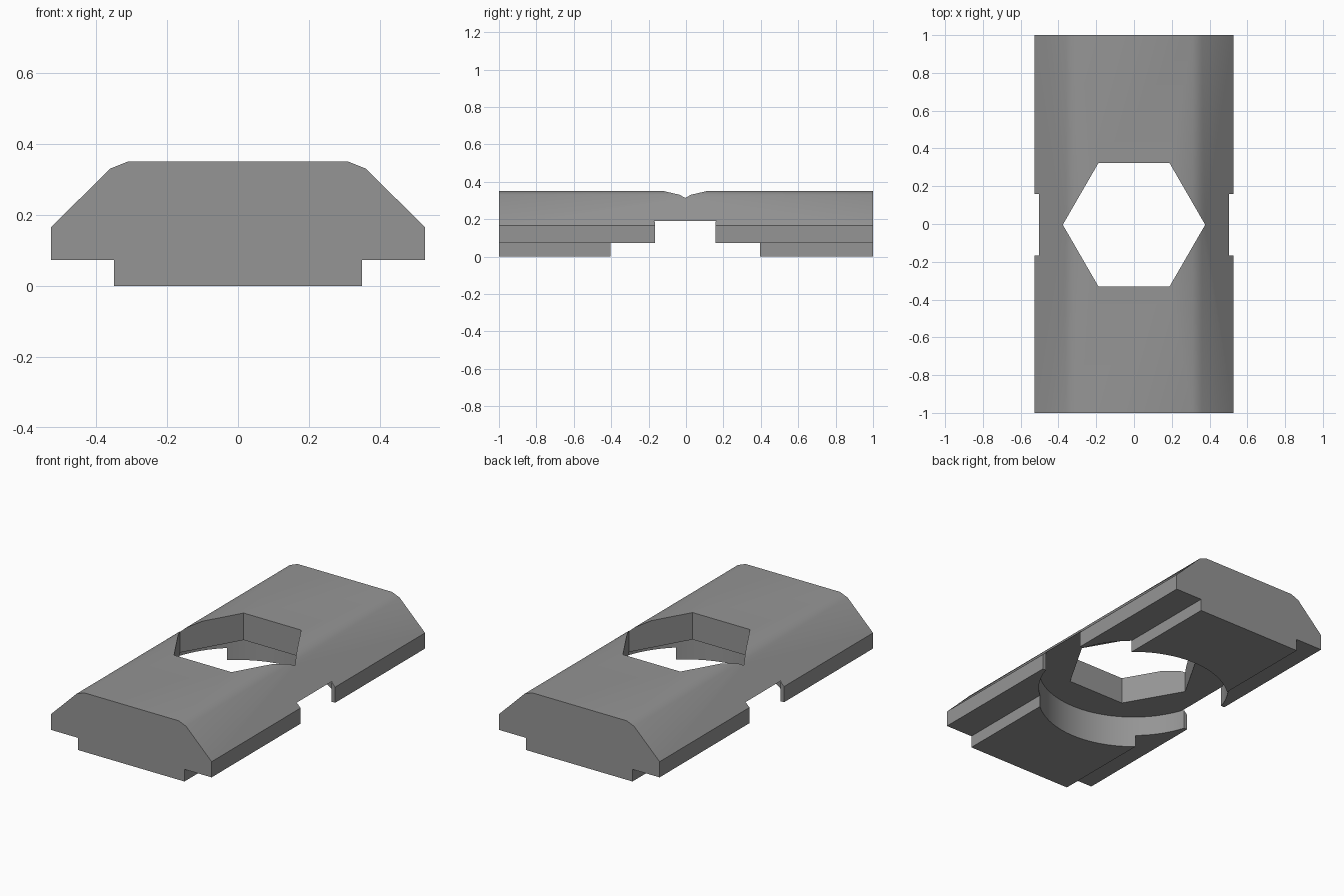
import bpy, bmesh, math

if "Cube" in bpy.data.objects:
    bpy.data.objects.remove(bpy.data.objects["Cube"])

CY = -0.004  # centre of the bore along the length


def prism(name, pts, axis, lo, hi):
    """Extrude a closed 2D outline along y (x,z outline) or z (x,y outline)."""
    bm = bmesh.new()
    place = (lambda p, d: (p[0], d, p[1])) if axis == 'y' else (lambda p, d: (p[0], p[1], d))
    a = [bm.verts.new(place(p, lo)) for p in pts]
    b = [bm.verts.new(place(p, hi)) for p in pts]
    bm.faces.new(a)
    bm.faces.new(b[::-1])
    for i in range(len(pts)):
        j = (i + 1) % len(pts)
        bm.faces.new((a[i], b[i], b[j], a[j]))
    bmesh.ops.recalc_face_normals(bm, faces=bm.faces)
    me = bpy.data.meshes.new(name)
    bm.to_mesh(me)
    bm.free()
    ob = bpy.data.objects.new(name, me)
    bpy.context.collection.objects.link(ob)
    return ob


def ring(r, n):
    return [(r * math.cos(2 * math.pi * i / n), CY + r * math.sin(2 * math.pi * i / n)) for i in range(n)]


# T-shaped slot body with chamfered shoulders
half = [(0.349, 0), (0.349, 0.072), (0.527, 0.072), (0.527, 0.165), (0.36, 0.33), (0.31, 0.35)]
body = prism("slot_nut_body", half + [(-x, z) for x, z in half[::-1]], 'y', -1, 1)

grey = bpy.data.materials.new("steel grey")
grey.diffuse_color = (0.3, 0.3, 0.3, 1)
grey.use_nodes = True
grey.node_tree.nodes["Principled BSDF"].inputs["Base Color"].default_value = grey.diffuse_color
body.data.materials.append(grey)

# Round pocket below, side notches, and hexagonal through hole
w = 0.162
cutters = [
    prism("pocket_cutter", ring(0.53, 96), 'z', -0.2, 0.19),
    prism("notch_cutter", [(-0.8, CY - w), (0.8, CY - w), (0.8, CY + w), (-0.8, CY + w)], 'z', -0.3, 0.19),
    prism("hex_cutter", ring(0.377, 6), 'z', -0.4, 0.6),
]
for c in cutters:
    c.hide_render = True
    m = body.modifiers.new(c.name, 'BOOLEAN')
    m.operation = 'DIFFERENCE'
    m.solver = 'EXACT'
    m.object = c

# Bake the cuts and remove the helpers
bpy.context.view_layer.objects.active = body
body.select_set(True)
for c in cutters:
    bpy.ops.object.modifier_apply(modifier=c.name)
    bpy.data.objects.remove(c)
bpy.ops.object.select_all(action='DESELECT')
body.select_set(True)
bpy.ops.object.shade_smooth_by_angle(angle=math.radians(30))
